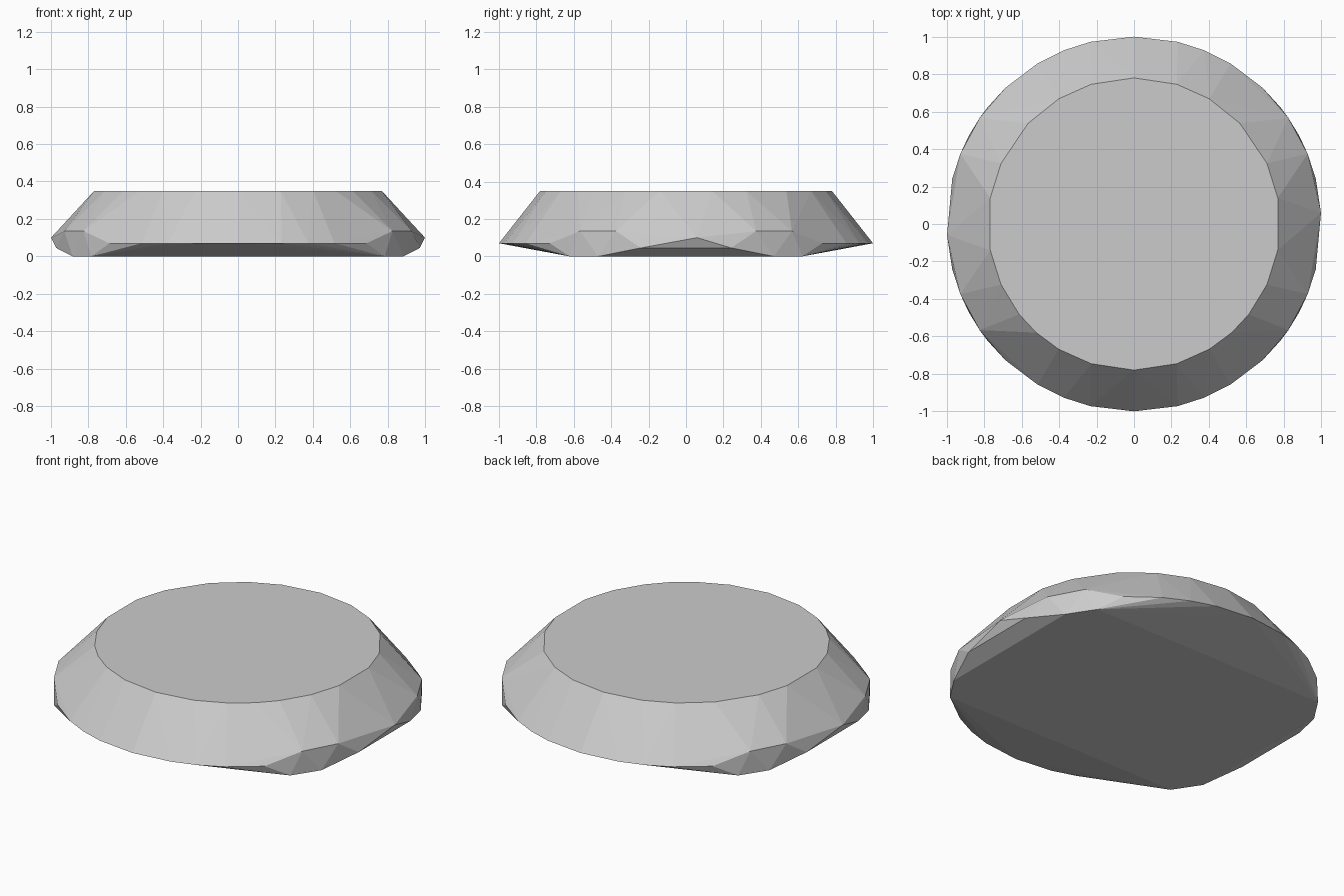
import bpy
import bmesh
from math import cos, sin, radians

default_cube = bpy.data.objects.get("Cube")
if default_cube:
    bpy.data.objects.remove(default_cube, do_unlink=True)


def make_material(name, color):
    mat = bpy.data.materials.new(name)
    mat.use_nodes = True
    mat.diffuse_color = color
    mat.node_tree.nodes["Principled BSDF"].inputs["Base Color"].default_value = color
    return mat


def ring_point(radius, degrees, height):
    angle = radians(degrees)
    return (radius * cos(angle), radius * sin(angle), height)


def mirrored(points, x_signs=(1, -1), y_signs=(1, -1)):
    return {(x * sx, y * sy, z) for x, y, z in points for sx in x_signs for sy in y_signs}


RIM_RADIUS, TOP_RADIUS = 1.0, 0.78
TOP_Z, LOW_Z, HIGH_Z = 0.35, 0.07, 0.135

# Rim: one quarter of the irregular edge, mirrored to all sides
quarter = [ring_point(RIM_RADIUS, a, LOW_Z) for a in (90, 76.5, 68, 59, 46.7)]
quarter += [ring_point(RIM_RADIUS, a, HIGH_Z) for a in (34.5, 22)]
quarter.append(ring_point(RIM_RADIUS, 14, 0.045))
# Four feet corners resting on the ground
quarter += [ring_point(RIM_RADIUS, a, 0) for a in (38.5, 28)]
points = mirrored(quarter)

# Outermost rim point on each side, slightly turned
points |= {ring_point(RIM_RADIUS, a, 0.1) for a in (3.4, 183.4)}

# Flat top outline: the front corners are cut finer than the back ones
top_quarter = [ring_point(TOP_RADIUS, a, TOP_Z) for a in (90, 73, 59, 24.5, 10.3)]
points |= mirrored(top_quarter)
points |= mirrored([ring_point(TOP_RADIUS, 43.5, TOP_Z)], y_signs=(1,))
points |= mirrored([ring_point(TOP_RADIUS, a, TOP_Z) for a in (48, 38.2)], y_signs=(-1,))

# Wrap the outline points in a faceted solid
bm = bmesh.new()
for point in points:
    bm.verts.new(point)
bmesh.ops.remove_doubles(bm, verts=bm.verts[:], dist=0.001)
bmesh.ops.convex_hull(bm, input=bm.verts[:])
bmesh.ops.dissolve_limit(bm, angle_limit=radians(0.2), verts=bm.verts[:], edges=bm.edges[:])
bmesh.ops.recalc_face_normals(bm, faces=bm.faces[:])

mesh = bpy.data.meshes.new("faceted_disc")
bm.to_mesh(mesh)
bm.free()
mesh.materials.append(make_material("light grey", (0.6, 0.6, 0.6, 1)))
disc = bpy.data.objects.new("faceted_disc", mesh)
bpy.context.collection.objects.link(disc)
